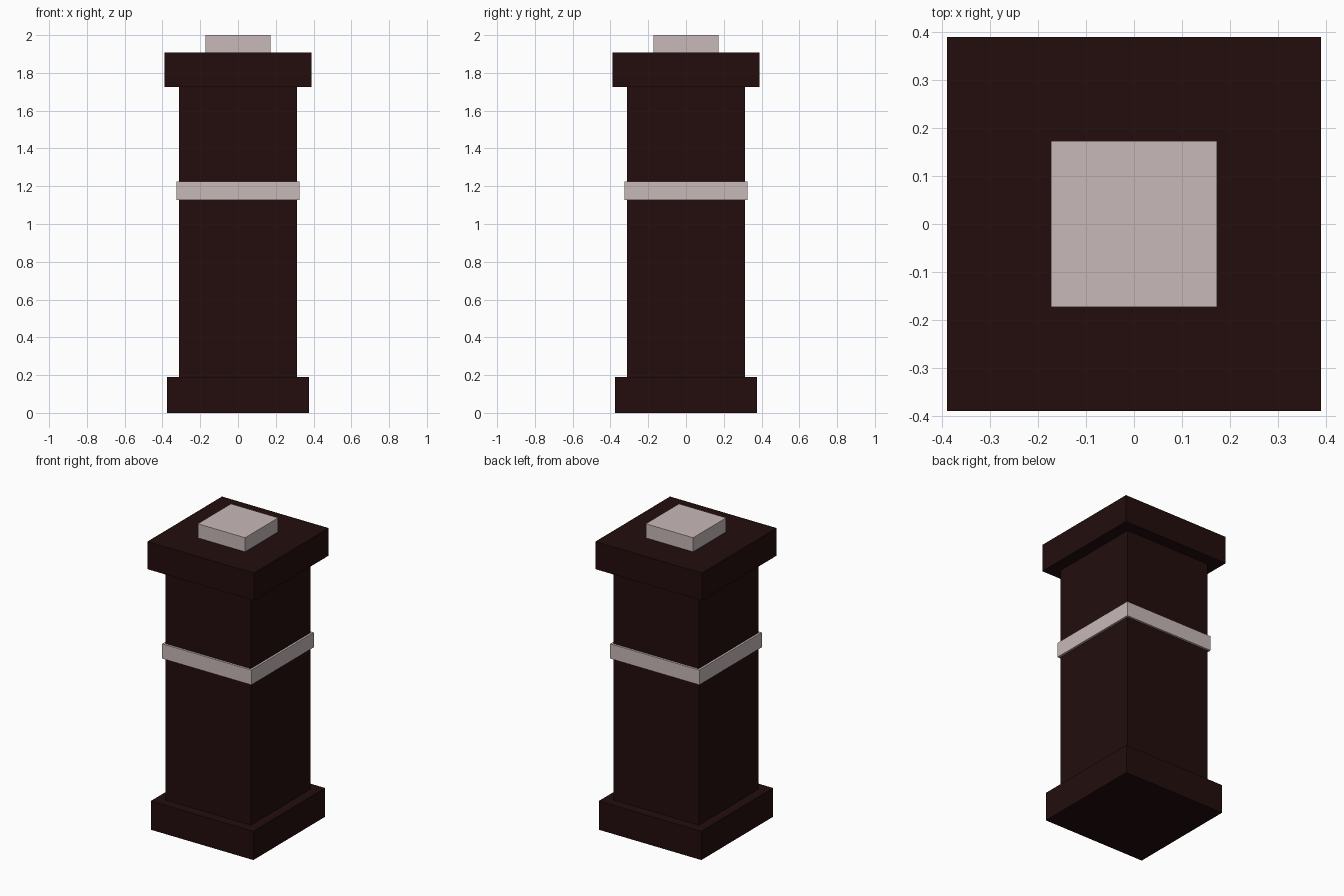
import bpy
import bmesh

if "Cube" in bpy.data.objects:
    bpy.data.objects.remove(bpy.data.objects["Cube"])


def make_material(name, color):
    mat = bpy.data.materials.new(name)
    mat.diffuse_color = (*color, 1.0)
    mat.use_nodes = True
    mat.node_tree.nodes["Principled BSDF"].inputs["Base Color"].default_value = mat.diffuse_color
    return mat


dark = make_material("dark brown", (0.016, 0.004, 0.0037))
pale = make_material("pale pinkish grey", (0.58, 0.48, 0.48))


def square_block(name, half, z0, z1, mat):
    """Square block centred on the z axis, between two heights."""
    bm = bmesh.new()
    bmesh.ops.create_cube(bm, size=1.0)
    bmesh.ops.scale(bm, vec=(2 * half, 2 * half, z1 - z0), verts=bm.verts)
    bmesh.ops.translate(bm, vec=(0, 0, (z0 + z1) / 2), verts=bm.verts)
    mesh = bpy.data.meshes.new(name)
    bm.to_mesh(mesh)
    bm.free()
    mesh.materials.append(mat)
    obj = bpy.data.objects.new(name, mesh)
    bpy.context.collection.objects.link(obj)
    return obj


# Pillar, from the ground up
square_block("base", 0.375, 0.0, 0.19, dark)
square_block("shaft", 0.312, 0.19, 1.725, dark)
square_block("band", 0.326, 1.126, 1.224, pale)
square_block("cap", 0.39, 1.725, 1.907, dark)
square_block("top_plate", 0.173, 1.907, 2.0, pale)
